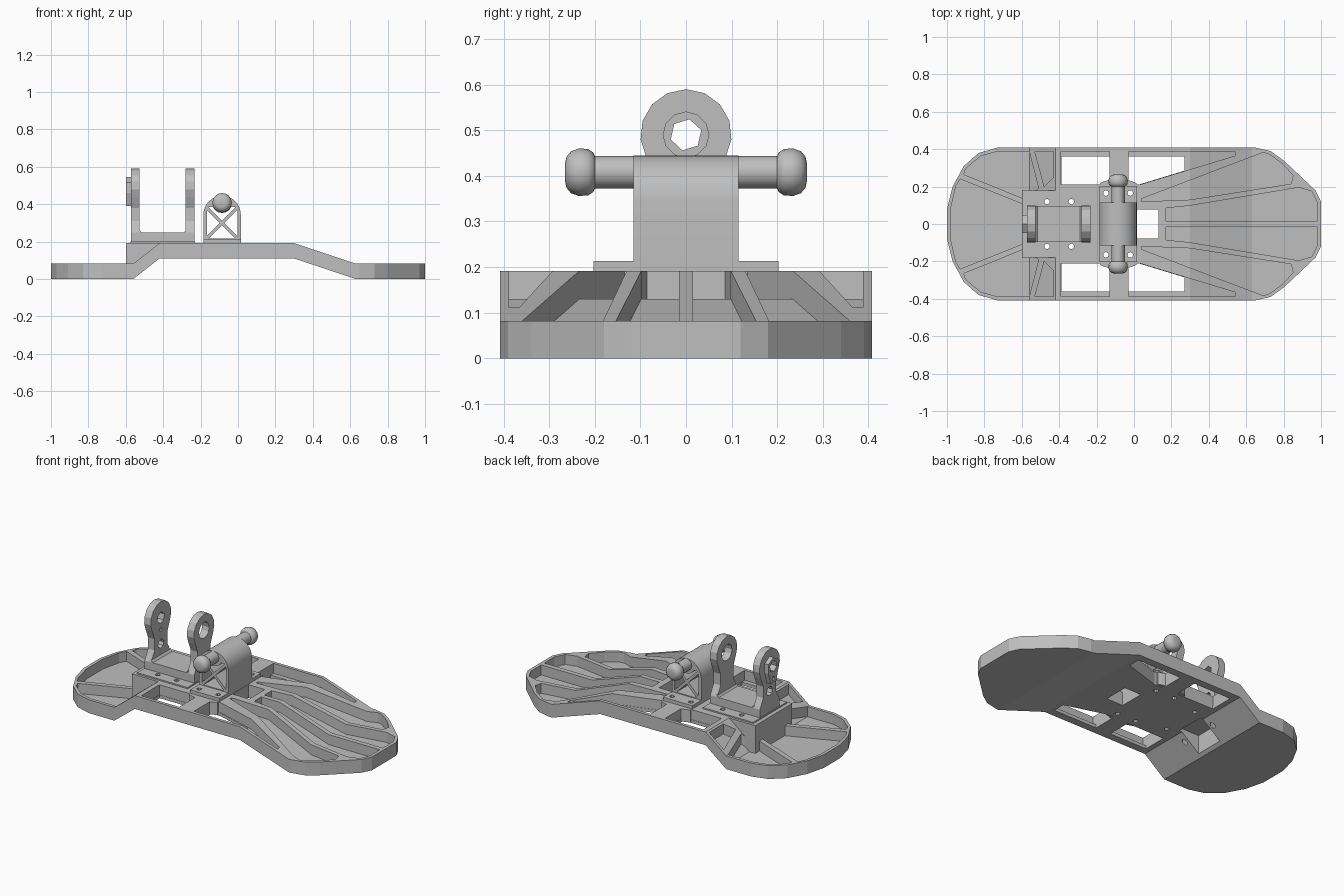
import bpy, bmesh, math
from mathutils import Matrix

old = bpy.data.objects.get("Cube")
if old:
    bpy.data.objects.remove(old)

grey = bpy.data.materials.new("plain_grey")
grey.use_nodes = True
COLOUR = (0.52, 0.52, 0.52, 1)
grey.diffuse_color = COLOUR
grey.node_tree.nodes["Principled BSDF"].inputs["Base Color"].default_value = COLOUR


def make(name, bm):
    bmesh.ops.recalc_face_normals(bm, faces=bm.faces)
    mesh = bpy.data.meshes.new(name)
    bm.to_mesh(mesh)
    bm.free()
    mesh.materials.append(grey)
    ob = bpy.data.objects.new(name, mesh)
    bpy.context.scene.collection.objects.link(ob)
    return ob


def prisms(name, polys, axis, lo, hi):
    """Extrude each 2D outline along an axis."""
    place = {"x": lambda a, b, t: (t, a, b),
             "y": lambda a, b, t: (a, t, b),
             "z": lambda a, b, t: (a, b, t)}[axis]
    bm = bmesh.new()
    for poly in polys:
        low = [bm.verts.new(place(a, b, lo)) for a, b in poly]
        high = [bm.verts.new(place(a, b, hi)) for a, b in poly]
        bm.faces.new(low)
        bm.faces.new(high)
        for i in range(len(poly)):
            j = (i + 1) % len(poly)
            bm.faces.new((low[i], low[j], high[j], high[i]))
    return make(name, bm)


def boolean(ob, tool, op="DIFFERENCE", keep=False):
    mod = ob.modifiers.new("cut", "BOOLEAN")
    mod.operation, mod.object, mod.solver = op, tool, "EXACT"
    dg = bpy.context.evaluated_depsgraph_get()
    mesh = bpy.data.meshes.new_from_object(ob.evaluated_get(dg))
    ob.modifiers.clear()
    ob.data = mesh
    tool.hide_render = True
    if not keep:
        bpy.data.objects.remove(tool)


def rect(a0, a1, b0, b1):
    return [(a0, b0), (a1, b0), (a1, b1), (a0, b1)]


def ngon(a, b, r, n, start=0.0):
    return [(a + r * math.cos(start + math.tau * i / n),
             b + r * math.sin(start + math.tau * i / n)) for i in range(n)]


def both(polys):
    return polys + [[(x, -y) for x, y in p] for p in polys]


def smooth(ob, angle=35):
    bpy.ops.object.select_all(action="DESELECT")
    ob.select_set(True)
    bpy.context.view_layer.objects.active = ob
    bpy.ops.object.shade_smooth_by_angle(angle=math.radians(angle))


# Foot plate: outline seen from above, kept inside the bent side profile
half = [(1, .12), (.97, .18), (.8, .34), (.73, .39), (.65, .408),
        (-.73, .408), (-.83, .38), (-.91, .31), (-.97, .2), (-1, .08)]
outline = half + [(x, -y) for x, y in reversed(half)]
under = [(-1, 0), (-.56, 0), (-.42, .11), (.3, .11), (.63, 0), (1, 0)]
over = [(x, z + .082) for x, z in reversed(under)]
foot = prisms("foot_plate", [outline], "z", -.1, .4)
boolean(foot, prisms("bent_profile", [under + over], "y", -1, 1), "INTERSECT")

# Pockets between the ribs, leaving a thin floor
toe_outer = [(-.03, .21), (.03, .21), (.54, .365), (.54, .388), (-.03, .388)]
toe_middle = [(.04, .12), (.04, .135), (.69, .382), (.72, .375), (.79, .325),
              (.85, .26), (.84, .215), (.3, .13)]
toe_inner = [(.17, .015), (.17, .085), (.3, .098), (.88, .195), (.95, .175),
             (.98, .115), (.98, .015)]
side = rect(-.39, -.13, .21, .388)
ramp = [(-.53, .388), (-.43, .388), (-.43, .25), (-.48, .2)]
heel_side = [(-.6, .14), (-.51, .19), (-.56, .388), (-.73, .388), (-.82, .363),
             (-.9, .295), (-.91, .265)]
heel_middle = [(-.58, .1), (-.93, .24), (-.953, .2), (-.98, .08),
               (-.98, -.08), (-.953, -.2), (-.93, -.24), (-.58, -.1)]
pockets = prisms("pocket_cutter",
                 both([toe_outer, toe_middle, toe_inner, side, ramp, heel_side])
                 + [heel_middle], "z", -.1, .5)
floor = [(x * 1.1, z + .02) for x, z in under[:1]] + \
        [(x, z + .02) for x, z in under[1:-1]] + [(1.1, .02), (1.1, .4), (-1.1, .4)]
boolean(pockets, prisms("floor_profile", [floor], "y", -1, 1), "INTERSECT")
boolean(foot, pockets)

# Windows right through the plate
front_window = [(-.03, .212), (.03, .212), (.27, .285), (.27, .36), (-.03, .36)]
boolean(foot, prisms("window_cutter",
                     both([front_window, rect(-.388, -.132, .212, .36)])
                     + [rect(.017, .13, -.077, .077)], "z", -.2, .5))

# Raised heel block and rounded support under the axle block
block = [(-.6, .01), (-.555, .01), (-.415, .12), (-.2, .12), (-.2, .192), (-.6, .192)]
boolean(foot, prisms("heel_block", [block], "y", -.18, .18), "UNION")
MID = -.085
arc = [(MID + .24 * math.sin(a), .24 * math.cos(a))
       for a in [math.radians(d) for d in range(-24, 25, 6)]]
boolean(foot, prisms("axle_support", [arc + [(x, -y) for x, y in reversed(arc)]],
                     "z", .115, .192), "UNION")
boolean(foot, prisms("notch_cutter", [rect(-.54, -.4, -.2, .13)], "y", -.09, .09))

# Base plates of the bracket and the axle block
bracket_base = prisms("bracket_base", [rect(-.575, -.23, -.165, .165)], "z", .19, .2)
axle_base = prisms("axle_base", [rect(MID - .1, MID + .1, -.203, .203)], "z", .19, .213)

# Screw holes through plates and foot
screws = [(-.465, .12), (-.335, .12), (MID - .065, .165), (MID + .065, .165)]
holes = prisms("screw_cutter", both([ngon(x, y, .015, 8) for x, y in screws]), "z", -.1, .5)
boolean(foot, holes, keep=True)
boolean(bracket_base, holes, keep=True)
boolean(axle_base, holes)

# Bracket: lower bar and two eyed arms
prisms("bracket_bar", [rect(-.53, -.275, .195, .235)
                       [:2] + [(-.275, .265), (-.29, .25), (-.515, .25), (-.53, .265)]],
       "y", -.095, .095)
EYE = .49
head = [(.1 * math.cos(a), EYE + .1 * math.sin(a))
        for a in [math.radians(d) for d in range(-30, 211, 24)]]
arm = [(-.095, .195), (.095, .195), (.095, .25), (.062, .31), (.062, .38)] + head + \
      [(-.062, .38), (-.062, .31), (-.095, .25)]
outer_arm = prisms("outer_arm", [arm], "x", -.572, -.527)
inner_arm = prisms("inner_arm", [arm], "x", -.28, -.232)
boolean(inner_arm, prisms("eye_cutter", [ngon(0, EYE, .05, 12)], "x", -.4, -.1))

# Horn plate on the outer arm
horn = ngon(0, EYE, .055, 6, math.radians(-30))
horn = horn[:5] + [(-.028, .39), (.028, .39)]
horn = horn[:4] + [(-.048, .46), (-.028, .39), (.028, .39), (.048, .46)]
horn_plate = prisms("horn_plate", [horn], "x", -.598, -.57)
horn_holes = prisms("horn_cutter", [ngon(0, EYE, .035, 6, .3), ngon(0, .415, .012, 8),
                                    ngon(0, .33, .028, 8)], "x", -.7, -.45)
boolean(outer_arm, horn_holes, keep=True)
boolean(horn_plate, horn_holes)

# Axle block: arched body with a cross-braced opening
arch = [(MID + .1 * math.cos(math.pi * i / 16), .345 + .1 * math.sin(math.pi * i / 16))
        for i in range(17)]
axle_block = prisms("axle_block", [[(MID + .1, .205)] + arch + [(MID - .1, .205)]],
                    "y", -.115, .115)
opening = prisms("opening_cutter", [rect(MID - .082, MID + .082, .218, .385)], "y", -.3, .3)
for s in (1, -1):
    brace = [(MID - s * .1 - .012, .2), (MID - s * .1 + .012, .2),
             (MID + s * .1 + .012, .4), (MID + s * .1 - .012, .4)]
    boolean(opening, prisms("brace", [brace], "y", -.4, .4))
boolean(opening, prisms("axle_boss", [ngon(MID, .408, .055, 16)], "y", -.4, .4))
boolean(axle_block, opening)
smooth(axle_block)

# Axle with a rounded knob at each end
smooth(prisms("axle", [ngon(MID, .408, .036, 12)], "y", -.22, .22))
knob = [(.197, .03), (.203, .043), (.215, .051), (.235, .052),
        (.252, .046), (.262, .034), (.265, .02)]
for label, s in (("left", 1), ("right", -1)):
    bm = bmesh.new()
    rings = [[bm.verts.new((x, s * y, z)) for x, z in ngon(MID, .408, r, 16)]
             for y, r in knob]
    for a, b in zip(rings, rings[1:]):
        for i in range(16):
            j = (i + 1) % 16
            bm.faces.new((a[i], a[j], b[j], b[i]))
    bm.faces.new(rings[0])
    bm.faces.new(rings[-1])
    smooth(make("back_knob" if s > 0 else "front_knob", bm), 40)
